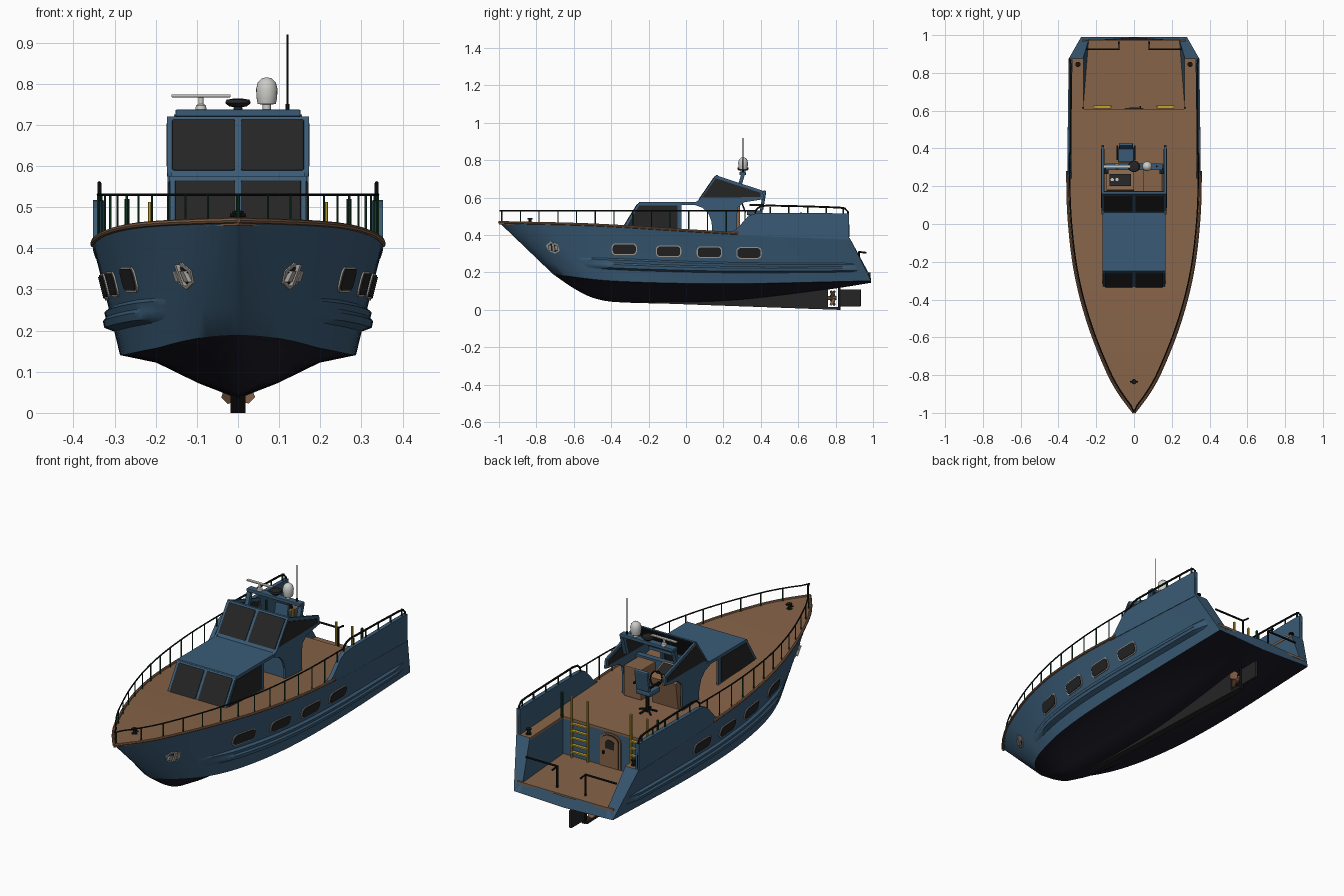
import bpy, bmesh, math
from mathutils import Vector

if "Cube" in bpy.data.objects:
    bpy.data.objects.remove(bpy.data.objects["Cube"])

def material(name, r, g, b):
    m = bpy.data.materials.new(name)
    m.diffuse_color = (r, g, b, 1)
    m.use_nodes = True
    m.node_tree.nodes["Principled BSDF"].inputs["Base Color"].default_value = m.diffuse_color
    return m

BLUE = material("hull blue", .042, .105, .18)
DARK = material("bottom navy", .012, .011, .02)
WOOD = material("deck brown", .24, .125, .065)
GLASS = material("dark glass", .018, .018, .018)
BLACK = material("black metal", .007, .008, .008)
GREEN = material("dark green", .008, .05, .022)
YELLOW = material("yellow", .55, .36, .03)
SILVER = material("silver", .4, .38, .35)
WHITE = material("white", .6, .6, .57)

# ---------- helpers ----------
def interp(tab, t):
    """Smooth curve through (t, value) pairs."""
    t = min(max(t, tab[0][0]), tab[-1][0])
    i = 0
    while i < len(tab) - 2 and t > tab[i + 1][0]:
        i += 1
    slope = lambda k: (tab[min(k + 1, len(tab) - 1)][1] - tab[max(k - 1, 0)][1]) / \
                      (tab[min(k + 1, len(tab) - 1)][0] - tab[max(k - 1, 0)][0])
    (a, p), (b, q) = tab[i], tab[i + 1]
    h, s = b - a, (t - a) / (b - a)
    return (p * (2*s**3 - 3*s*s + 1) + slope(i) * h * (s**3 - 2*s*s + s)
            + q * (3*s*s - 2*s**3) + slope(i + 1) * h * (s**3 - s*s))

def make(name, verts, faces, mats, mirror=False, smooth=False, bevel=0, rule=None):
    me = bpy.data.meshes.new(name)
    me.from_pydata([tuple(v) for v in verts], [], faces)
    for m in (mats if isinstance(mats, list) else [mats]):
        me.materials.append(m)
    if rule:
        for p in me.polygons:
            p.material_index = rule(p.index)
    bm = bmesh.new(); bm.from_mesh(me)
    bmesh.ops.remove_doubles(bm, verts=bm.verts, dist=1e-5)
    bmesh.ops.recalc_face_normals(bm, faces=bm.faces)
    bm.to_mesh(me); bm.free()
    ob = bpy.data.objects.new(name, me)
    bpy.context.collection.objects.link(ob)
    if bevel:
        b = ob.modifiers.new("bevel", 'BEVEL'); b.width = bevel; b.segments = 2
    if mirror:
        ob.modifiers.new("mirror", 'MIRROR')
    if smooth:
        bpy.ops.object.select_all(action='DESELECT')
        ob.select_set(True); bpy.context.view_layer.objects.active = ob
        bpy.ops.object.shade_smooth_by_angle(angle=math.radians(35))
    return ob

def loft(name, rows, mats, closed=True, **kw):
    n, m = len(rows[0]), len(rows)
    faces = [(i*n + j, i*n + (j+1) % n, (i+1)*n + (j+1) % n, (i+1)*n + j)
             for i in range(m - 1) for j in range(n if closed else n - 1)]
    if closed:
        faces += [tuple(range(n)), tuple(range((m-1)*n, m*n))]
    return make(name, [p for r in rows for p in r], faces, mats, **kw)

def prism(name, prof, x0, x1, mat, **kw):
    """Side profile (y, z) extruded along x."""
    return loft(name, [[(x, y, z) for y, z in prof] for x in (x0, x1)], mat, **kw)

def box(name, x0, x1, y0, y1, z0, z1, mat, **kw):
    return prism(name, [(y0, z0), (y1, z0), (y1, z1), (y0, z1)], x0, x1, mat, **kw)

def tube(name, pts, r, mat, mirror=False, sides=8):
    pts = [Vector(p) for p in pts]
    rows = []
    for i, p in enumerate(pts):
        d = (pts[min(i+1, len(pts)-1)] - pts[max(i-1, 0)]).normalized()
        a = d.cross(Vector((0, 0, 1)) if abs(d.z) < .9 else Vector((1, 0, 0))).normalized()
        b = d.cross(a)
        rows.append([p + r*(math.cos(k*math.tau/sides)*a + math.sin(k*math.tau/sides)*b) for k in range(sides)])
    return loft(name, rows, mat, mirror=mirror, smooth=True)

def lathe(name, c, prof, mat, mirror=False, n=20):
    rows = [[(c[0] + r*math.cos(k*math.tau/n), c[1] + r*math.sin(k*math.tau/n), c[2] + z) for k in range(n)] for r, z in prof]
    return loft(name, rows, mat, mirror=mirror, smooth=True)

# ---------- hull lines ----------
BEAM = [(-1, 0), (-.9, .075), (-.79, .137), (-.53, .24), (-.26, .31), (.03, .345), (.3, .352), (.875, .346)]
SHEER = [(-1, .468), (-.5, .455), (0, .425), (.3, .408), (.875, .385)]
CHINE_X = [(-.71, 0), (-.68, .06), (-.6, .125), (-.5, .175), (-.3, .235), (0, .275), (.4, .287), (.99, .28)]
CHINE_Z = [(-.71, .19), (-.4, .155), (.2, .14), (.99, .155)]
KEEL_Z = [(-.71, .19), (-.6, .115), (-.5, .065), (-.38, .042), (0, .035), (.3, .05), (.77, .11), (.99, .145)]
beam = lambda y: interp(BEAM, y)
sheer = lambda y: interp(SHEER, y)
def chine_pt(u):
    y = -.71 + 1.7*u
    return Vector((interp(CHINE_X, y), y, interp(CHINE_Z, y)))
def sheer_pt(u):
    y = -1 + 1.875*u
    return Vector((beam(y), y, sheer(y)))
def side(u, v):
    return chine_pt(u).lerp(sheer_pt(u), v)
def side_at(y, z, out=0):
    u, v = .5, .5
    for _ in range(25):
        c, s = chine_pt(u), sheer_pt(u)
        v = (z - c.z) / (s.z - c.z)
        u = min(max((y + .71 + .29*v) / (1.7 + .175*v), 0), 1)
    return Vector((side(u, v).x + out, y, z))

# ---------- hull ----------
rows = []
for i in range(41):
    u = (i/40)**1.4
    c = chine_pt(u); k = interp(KEEL_Z, c.y)
    rows.append([(0, c.y, k), (c.x*.35, c.y, k + (c.z-k)*.35), (c.x*.7, c.y, k + (c.z-k)*.82), c]
                + [side(u, v) for v in (.25, .5, .75, 1)])
loft("hull", rows, [DARK, BLUE], closed=False, mirror=True, smooth=True, rule=lambda i: int(i % 7 > 2))
# raised rubbing band on each side
rows = []
for i in range(31):
    u = .13 + .85*i/30
    o = .024*min(1, i/4, (30-i)/2) - .002
    rows.append([side(u, v) + Vector((d, 0, 0)) for v, d in
                 ((.2, -.004), (.24, o), (.3, o), (.33, o*.6), (.38, o*.6), (.42, -.004))])
loft("side_strake", rows, BLUE, mirror=True, smooth=True)
tube("deck_edge_rail", [(beam(y), y, sheer(y)) for y in [-1 + 1.28*i/30 for i in range(31)]], .007, WOOD, mirror=True)
# stern: sill, side ends, inner walls, floor and bulkhead
make("transom_sill", [(0, .99, .145), (.28, .99, .155), (.272, .968, .2), (0, .985, .2)], [(0, 1, 2, 3)], BLUE, mirror=True)
make("stern_corner", [(.28, .99, .155), (.346, .875, .385), (.27, .875, .385), (.24, .975, .2), (.24, .99, .155)],
     [(0, 1, 2, 3, 4)], BLUE, mirror=True)
make("cockpit_wall", [(.27, .6, .2), (.27, .6, .395), (.27, .875, .385), (.24, .975, .2)], [(0, 1, 2, 3)], BLUE, mirror=True)
box("cockpit_floor", -.272, .272, .6, .975, .19, .202, WOOD)
box("bulkhead", -.275, .275, .59, .605, .19, .39, BLUE)
# decks
def deck_rows(ys, inner):
    return [[(inner, y, sheer(y)), (max(beam(y) - .004, .002), y, sheer(y)),
             (max(beam(y) - .006, .002), y, sheer(y) - .012), (inner, y, sheer(y) - .012)] for y in ys]
loft("main_deck", deck_rows([-1 + 1.61*i/30 for i in range(31)], 0), WOOD, mirror=True)
loft("side_deck", deck_rows([.61, .7, .8, .875], .268), WOOD, mirror=True)
# stern bulwarks
rows = []
for y, top in ((.24, .412), (.27, .432), (.3, .465), (.33, .498), (.36, .513), (.4, .517), (.6, .517), (.75, .517), (.872, .515)):
    b = beam(y)
    rows.append([(b, y, sheer(y) - .01), (b, y, top), (b - .02, y, top), (b - .02, y, sheer(y) - .01)])
loft("bulwark", rows, BLUE, mirror=True)

# ---------- portholes and anchor pockets laid on the hull ----------
def patch(name, outline, out, mat):
    n = len(outline)
    loft(name, [[side_at(y, z, d) for y, z in outline] for d in (-.012, out)], mat, mirror=True)
def rounded(cy, cz, w, h, r):
    return [(cy + sx*(w-r) + r*math.cos(a + k*math.pi/8), cz + sz*(h-r) + r*math.sin(a + k*math.pi/8))
            for sx, sz, a in ((1, 1, 0), (-1, 1, math.pi/2), (-1, -1, math.pi), (1, -1, 1.5*math.pi)) for k in range(5)]
for i, (y, z) in enumerate(((-.33, .324), (-.093, .313), (.125, .308), (.337, .304))):
    patch(f"porthole_frame_{i}", rounded(y, z, .068, .031, .022), .004, SILVER)
    patch(f"porthole_glass_{i}", rounded(y, z, .062, .026, .018), .007, GLASS)
patch("anchor_pocket", [(-.75, .345), (-.725, .365), (-.685, .35), (-.675, .315), (-.70, .3), (-.735, .315)], .004, SILVER)
patch("anchor_recess", [(-.738, .342), (-.722, .355), (-.69, .343), (-.684, .318), (-.70, .308), (-.73, .32)], .006, GLASS)
patch("anchor_shank", [(-.717, .36), (-.707, .36), (-.702, .308), (-.712, .308)], .014, SILVER)
for i, y in enumerate((-.73, -.694)):
    patch(f"anchor_fluke_{i}", [(y - .007, .345), (y + .007, .345), (y + .009, .318), (y - .006, .318)], .014, SILVER)

# ---------- keel, propeller, rudder ----------
prism("keel", [(-.35, .042), (.82, 0), (.82, .014), (.76, .014), (.76, .118), (.3, .06), (0, .045)], -.018, .018, GLASS)
box("rudder_post", -.008, .008, .812, .826, 0, .135, BLACK)
box("rudder", -.007, .007, .826, .935, .018, .11, GLASS, bevel=.004)
tube("propeller_hub", [(0, .75, .063), (0, .805, .063)], .011, WOOD)
for k in range(4):
    a = k*math.pi/2 + .78
    rad, tan = Vector((math.cos(a), 0, math.sin(a))), Vector((-math.sin(a), 0, math.cos(a)))
    c = Vector((0, .782, .063))
    pts = [c + rad*r + tan*t + Vector((0, t*.7, 0)) for r, t in ((.008, -.006), (.03, -.02), (.047, -.01), (.047, .012), (.03, .02), (.008, .006))]
    loft(f"propeller_blade_{k}", [pts, [p + Vector((0, .004, 0)) for p in pts]], WOOD)

# ---------- cabin ----------
def windshield(name, yb, zb, yt, zt, w):
    at = lambda s, d: (yb + (yt-yb)*s + d, zb + (zt-zb)*s)
    prism(name, [at(0, 0), at(1, 0), at(1, .012), at(0, .012)], -w, w, BLUE)
    prism(name + "_glass", [at(.1, -.004), at(.95, -.004), at(.95, .016), at(.1, .016)], .007, w - .012, GLASS, mirror=True, bevel=.003)
windshield("cabin_windshield", -.342, .43, -.255, .572, .165)
windshield("bridge_windshield", .06, .575, .16, .72, .172)
prism("cabin_roof", [(-.26, .563), (-.25, .576), (.07, .576), (.07, .56)], -.168, .168, BLUE)
prism("cabin_side", [(-.342, .425), (-.255, .57), (-.025, .57), (-.025, .415)], .154, .165, BLUE, mirror=True)
prism("cabin_side_glass", [(-.32, .44), (-.25, .558), (-.045, .558), (-.045, .435)], .151, .168, GLASS, mirror=True)
prism("bridge_side", [(.05, .576), (.07, .588), (.16, .72), (.41, .637), (.418, .592), (.31, .575), (.275, .545), (.27, .405),
                      (.14, .41), (.137, .47), (.12, .515), (.09, .545), (.05, .56)], .16, .171, BLUE, mirror=True)
prism("bridge_side_glass", [(.085, .6), (.16, .703), (.398, .626), (.398, .603)], .157, .174, GLASS, mirror=True)
# helm
box("helm_bulkhead", -.162, .162, .145, .175, .41, .575, BLUE)
prism("helm_console", [(.17, .41), (.27, .41), (.29, .545), (.18, .585)], -.145, 0, WOOD)
prism("helm_panel", [(.2, .583), (.265, .56), (.265, .564), (.2, .588)], -.13, -.015, GLASS)
box("chart_cabinet", .05, .15, .17, .29, .41, .565, WOOD, bevel=.004)
tube("steering_wheel", [(-.045 + .032*math.cos(k*math.tau/20), .305 - .012*math.sin(k*math.tau/20), .555 + .032*math.sin(k*math.tau/20))
                        for k in range(21)], .004, BLACK)
for i, x in enumerate((-.115, -.09)):
    lathe(f"gauge_{i}", (x, .235, .566), [(.009, 0), (.009, .012)], WHITE, n=12)
# helm seat
box("seat_cushion", -.085, .0, .325, .41, .505, .532, BLUE, bevel=.008)
prism("seat_back", [(.395, .53), (.412, .53), (.43, .635), (.413, .64)], -.08, -.005, BLUE, bevel=.006)
for i, x in enumerate((-.092, .0)):
    box(f"seat_arm_{i}", x, x + .008, .34, .415, .555, .565, BLACK)
tube("seat_post", [(-.042, .37, .41), (-.042, .37, .51)], .009, BLACK)
for k in range(5):
    a = k*math.tau/5
    tube(f"seat_foot_{k}", [(-.042, .37, .425), (-.042 + .045*math.cos(a), .37 + .045*math.sin(a), .412)], .005, BLACK)

# ---------- mast and electronics ----------
prism("mast_leg", [(.265, .62), (.285, .62), (.315, .725), (.295, .725)], .135, .155, BLUE, mirror=True)
box("mast_beam", -.152, .152, .285, .32, .72, .737, BLUE, bevel=.003)
lathe("radar_pedestal", (-.09, .305, .735), [(.014, 0), (.012, .012), (.006, .016), (.006, .034)], WHITE)
box("radar_bar", -.162, -.018, .297, .313, .767, .774, WHITE, bevel=.002)
lathe("satellite_dome", (.07, .305, .735), [(.01, 0), (.01, .014), (.022, .016), (.025, .03), (.026, .052), (.022, .068), (.012, .078), (.002, .08)], WHITE)
lathe("lamp", (0, .305, .735), [(.012, 0), (.01, .008), (.022, .01), (.031, .018), (.028, .026), (.01, .029), (.002, .029)], GLASS)
tube("antenna", [(.12, .305, .735), (.12, .305, .92)], .0022, BLACK)
lathe("antenna_base", (.12, .305, .735), [(.005, 0), (.005, .015)], BLACK, n=10)

# ---------- railings ----------
tube("bow_rail", [(max(beam(y) - .012, 0), y + .004, .53) for y in [-1 + 1.37*i/36 for i in range(37)]], .0035, BLACK, mirror=True)
for i in range(14):
    y = -.985 + i*.1
    x = max(beam(y) - .012, .002)
    tube(f"rail_post_{i}", [(x, y, sheer(y) - .005), (x, y, .53)], .003, GREEN, mirror=True, sides=6)
tube("bulwark_rail", [(.337, y, z) for y, z in ((.37, .515), (.375, .535), (.395, .552), (.43, .558), (.65, .553), (.82, .547), (.85, .542),
                                                (.866, .525), (.868, .45), (.868, .39))], .005, BLACK, mirror=True)
for i, y in enumerate((.45, .55, .65, .75, .84)):
    tube(f"bulwark_rail_post_{i}", [(.337, y, .515), (.337, y, .55)], .004, GREEN, mirror=True, sides=6)
tube("stern_gate_rail", [(.255, .925, .31), (.08, .925, .31), (.08, .965, .305)], .005, BLACK, mirror=True)
tube("stern_gate_post", [(.08, .925, .2), (.08, .925, .312)], .005, BLACK, mirror=True)
tube("deck_gate_post", [(.27, .615, .39), (.27, .615, .52)], .006, GREEN, mirror=True)

# ---------- ladders, door, bollards ----------
for n, x in (("inner", .122), ("outer", .213)):
    tube(f"ladder_{n}_rail", [(x, .618, .2), (x, .618, .512)], .006, YELLOW, mirror=True)
for i in range(5):
    box(f"ladder_rung_{i}", .12, .215, .612, .628, .23 + i*.036, .237 + i*.036, YELLOW, mirror=True)
def door_plate(name, w, z0, z1, y, mat):
    pts = [(-w, z0), (w, z0)] + [(w*math.cos(k*math.pi/10), z1 - w*.6 + w*.6*math.sin(k*math.pi/10)) for k in range(11)]
    loft(name, [[(x, yy, z) for x, z in pts] for yy in (.6, y)], mat)
door_plate("door_frame", .058, .203, .378, .61, WOOD)
door_plate("door_gap", .049, .206, .37, .612, GLASS)
door_plate("door", .046, .208, .367, .615, WOOD)
door_plate("door_window", .025, .3, .345, .618, GLASS)
box("door_handle", .03, .038, .612, .625, .27, .285, BLACK)
BOLLARD = [(.014, 0), (.014, .004), (.008, .006), (.008, .02), (.013, .022), (.013, .028), (.002, .03)]
lathe("bow_bollard", (0, -.835, sheer(-.835) - .002), BOLLARD, BLACK)
tube("bow_bollard_bar", [(-.02, -.835, .48), (.02, -.835, .48)], .004, BLACK)
lathe("stern_bollard", (.297, .845, sheer(.845)), BOLLARD, BLACK, mirror=True)
